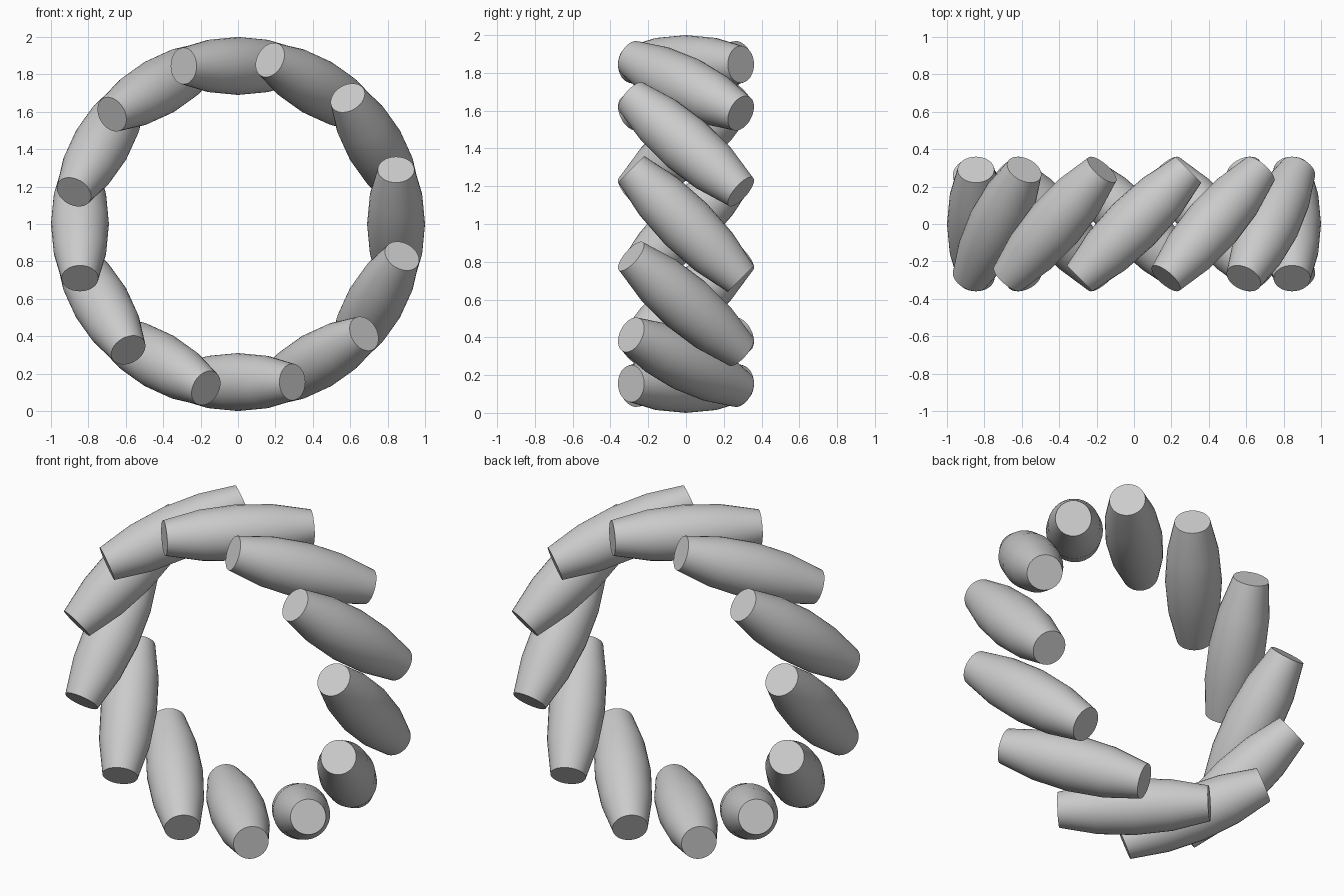
import bpy, bmesh
from math import pi, cos, sin
from mathutils import Matrix

if "Cube" in bpy.data.objects:
    bpy.data.objects.remove(bpy.data.objects["Cube"])

COUNT, SIDES = 12, 32
RING = 0.845
# barrel profile: (position along axis, radius)
PROFILE = [(-0.411, 0.098), (-0.206, 0.141), (0, 0.155), (0.206, 0.141), (0.411, 0.098)]


def barrel_mesh():
    bm = bmesh.new()
    rings = [[bm.verts.new((r * cos(2 * pi * i / SIDES), r * sin(2 * pi * i / SIDES), t))
              for i in range(SIDES)] for t, r in PROFILE]
    for a, b in zip(rings, rings[1:]):
        for i in range(SIDES):
            j = (i + 1) % SIDES
            bm.faces.new((a[i], a[j], b[j], b[i]))
    bm.faces.new(rings[0][::-1])
    bm.faces.new(rings[-1])
    # lay the barrel along the x/y diagonal, at the top of the ring
    bm.transform(Matrix.Translation((0, 0, RING)) @ Matrix.Rotation(pi / 4, 4, 'Z')
                 @ Matrix.Rotation(pi / 2, 4, 'Y'))
    mesh = bpy.data.meshes.new("roller")
    bm.to_mesh(mesh)
    bm.free()
    return mesh


# ring of slanted rollers around the y axis
mesh = barrel_mesh()
for k in range(COUNT):
    roller = bpy.data.objects.new(f"roller_{k + 1}", mesh)
    roller.matrix_world = Matrix.Translation((0, 0, 1)) @ Matrix.Rotation(2 * pi * k / COUNT, 4, 'Y')
    bpy.context.collection.objects.link(roller)

# smooth sides, sharp end caps
bpy.context.view_layer.objects.active = roller
roller.select_set(True)
bpy.ops.object.shade_smooth_by_angle()
